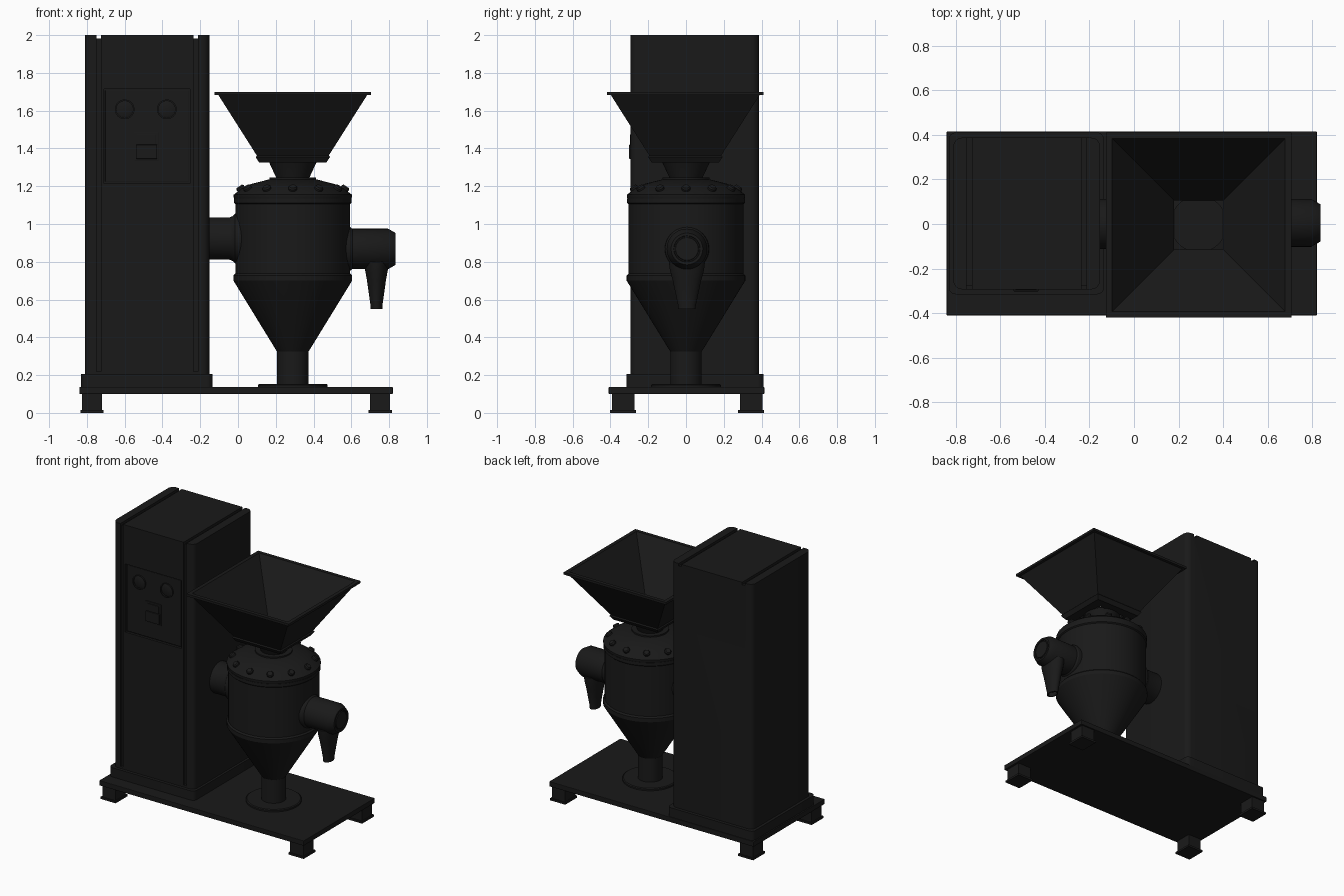
import bpy, bmesh, math
from mathutils import Vector

if "Cube" in bpy.data.objects:
    bpy.data.objects.remove(bpy.data.objects["Cube"])

mat = bpy.data.materials.new("black_paint")
mat.diffuse_color = (0.01, 0.01, 0.01, 1)
mat.use_nodes = True
mat.node_tree.nodes["Principled BSDF"].inputs["Base Color"].default_value = mat.diffuse_color


def finish(bm, name, smooth=False, loc=(0, 0, 0), rot=(0, 0, 0)):
    bmesh.ops.recalc_face_normals(bm, faces=bm.faces)
    me = bpy.data.meshes.new(name)
    bm.to_mesh(me)
    bm.free()
    ob = bpy.data.objects.new(name, me)
    ob.location, ob.rotation_euler = loc, rot
    me.materials.append(mat)
    bpy.context.collection.objects.link(ob)
    if smooth:
        bpy.ops.object.select_all(action='DESELECT')
        ob.select_set(True)
        bpy.context.view_layer.objects.active = ob
        bpy.ops.object.shade_smooth_by_angle(angle=math.radians(30))
    return ob


def box(name, x, y, z, bevel=0.0, upright=0.0):
    """Box from (min, max) ranges; upright rounds only the vertical edges."""
    bm = bmesh.new()
    bmesh.ops.create_cube(bm, size=1)
    for v in bm.verts:
        v.co = Vector([(r[0] + r[1]) / 2 + c * (r[1] - r[0]) for c, r in zip(v.co, (x, y, z))])
    edges = list(bm.edges)
    if upright:
        edges = [e for e in edges if abs(e.verts[0].co.z - e.verts[1].co.z) > 1e-4]
    if bevel or upright:
        bmesh.ops.bevel(bm, geom=edges, offset=bevel or upright, affect='EDGES',
                        segments=6 if upright else 2, profile=0.5)
    return finish(bm, name, bool(upright))


def lathe(name, profile, loc, rot=(0, 0, 0), n=64, closed=False, sy=1.0):
    """Revolve (radius, height) points; n=4 gives a square with half-widths."""
    bm = bmesh.new()
    k = math.sqrt(2) if n == 4 else 1
    off = math.pi / n if n < 12 else 0
    rings = []
    for r, z in profile:
        rings.append([bm.verts.new((k * r * math.cos(off + math.tau * i / n),
                                    sy * k * r * math.sin(off + math.tau * i / n), z)) for i in range(n)])
    pairs = list(zip(rings, rings[1:]))
    if closed:
        pairs.append((rings[-1], rings[0]))
    else:
        bm.faces.new(rings[0])
        bm.faces.new(rings[-1])
    for a, b in pairs:
        for i in range(n):
            j = (i + 1) % n
            bm.faces.new((a[i], a[j], b[j], b[i]))
    return finish(bm, name, n >= 12, loc, rot)


def cut(target, cutter):
    cutter.hide_render = True
    m = target.modifiers.new("cut", 'BOOLEAN')
    m.operation, m.solver, m.object = 'DIFFERENCE', 'EXACT', cutter
    bpy.ops.object.select_all(action='DESELECT')
    bpy.context.view_layer.objects.active = target
    target.select_set(True)
    bpy.ops.object.modifier_apply(modifier=m.name)
    bpy.data.objects.remove(cutter)


# Base plate and feet
box("base_plate", (-0.84, 0.82), (-0.41, 0.415), (0.10, 0.137), bevel=0.004)
for sx, x in (("left", -0.773), ("right", 0.752)):
    for s, y in (("front", -0.333), ("back", 0.345)):
        box(f"{s}_{sx}_foot", (x - 0.053, x + 0.053), (y - 0.06, y + 0.06), (0.01, 0.102))
        box(f"{s}_{sx}_foot_pad", (x - 0.062, x + 0.062), (y - 0.069, y + 0.069), (0, 0.014))

# Cabinet with plinth, panel seams and recessed control panel
box("cabinet_plinth", (-0.83, -0.135), (-0.315, 0.41), (0.13, 0.205), upright=0.03)
cabinet = box("cabinet", (-0.81, -0.152), (-0.293, 0.387), (0.20, 2.0), upright=0.04)
for x in (-0.738, -0.224):
    cut(cabinet, box("front_seam", (x - 0.012, x + 0.012), (-0.4, -0.275), (0.22, 2.1)))
    cut(cabinet, box("top_seam", (x - 0.012, x + 0.012), (-0.4, 0.5), (1.982, 2.1)))
cut(cabinet, box("panel_recess", (-0.71, -0.255), (-0.4, -0.275), (1.215, 1.715)))
box("control_panel", (-0.703, -0.262), (-0.284, -0.27), (1.222, 1.708), bevel=0.003)
for side, x in (("left", -0.60), ("right", -0.377)):
    front = (math.pi / 2, 0, 0)
    lathe(f"{side}_dial_ring", [(0.052, 0), (0.052, 0.012), (0.044, 0.012), (0.044, 0)],
          (x, -0.282, 1.607), front, 48, closed=True)
    lathe(f"{side}_dial", [(0.042, 0), (0.042, 0.005), (0.036, 0.008)], (x, -0.282, 1.607), front, 48)
box("switch_plate", (-0.548, -0.420), (-0.291, -0.28), (1.335, 1.488), bevel=0.003)
box("switch_rocker_top", (-0.532, -0.436), (-0.296, -0.285), (1.42, 1.475), bevel=0.003)
box("switch_rocker_bottom", (-0.540, -0.428), (-0.302, -0.285), (1.345, 1.42), bevel=0.003)

# Mill vessel: outlet stand, cone, drum and flanges
CX = 0.29
lathe("vessel_body", [(0.185, 0.135), (0.185, 0.148), (0.178, 0.153), (0.083, 0.153), (0.083, 0.325),
                      (0.090, 0.335), (0.308, 0.69), (0.314, 0.70), (0.314, 0.728), (0.304, 0.738),
                      (0.304, 1.105), (0.312, 1.112), (0.312, 1.135)], (CX, 0, 0))

# Lid with bolts and hopper collar
lathe("vessel_lid", [(0.308, 1.13), (0.313, 1.142), (0.313, 1.155), (0.300, 1.165), (0.27, 1.188),
                     (0.22, 1.212), (0.13, 1.235), (0.124, 1.235), (0.124, 1.245), (0.085, 1.245)], (CX, 0, 0))
for i in range(12):
    a = math.tau * i / 12
    lathe(f"lid_bolt_{i + 1}", [(0.023, -0.01), (0.023, 0.012), (0.017, 0.02)],
          (CX + 0.272 * math.cos(a), 0.272 * math.sin(a), 1.183), (0, 0.6, a), 16)

# Throat and square hopper
lathe("hopper_throat", [(0.085, 1.235), (0.090, 1.25), (0.127, 1.33)], (CX, 0, 0))
lathe("hopper", [(0.178, 1.326), (0.197, 1.355), (0.190, 1.362), (0.394, 1.683), (0.415, 1.683),
                 (0.415, 1.70), (0.388, 1.70), (0.11, 1.335), (0.11, 1.326)],
      (CX, -0.004, 0), n=4, closed=True)

# Drive pipe joining cabinet and vessel
along_x = (0, math.pi / 2, 0)
lathe("drive_pipe", [(0.112, -0.16), (0.112, -0.045), (0.118, -0.03), (0.132, -0.015), (0.14, 0.06)],
      (0, 0, 0.923), along_x)

# Discharge pipe with chamfered end cap and oval spout
lathe("discharge_pipe", [(0.12, 0.54), (0.115, 0.594), (0.107, 0.605), (0.107, 0.795), (0.084, 0.835),
                         (0.070, 0.835), (0.068, 0.829), (0.062, 0.829), (0.060, 0.835)],
      (0, 0.005, 0.868), along_x)
lathe("discharge_spout", [(0.064, 0.80), (0.060, 0.755), (0.050, 0.70), (0.031, 0.565), (0.031, 0.55),
                          (0.024, 0.55), (0.024, 0.58)], (0.733, 0.005, 0), sy=1.5)
